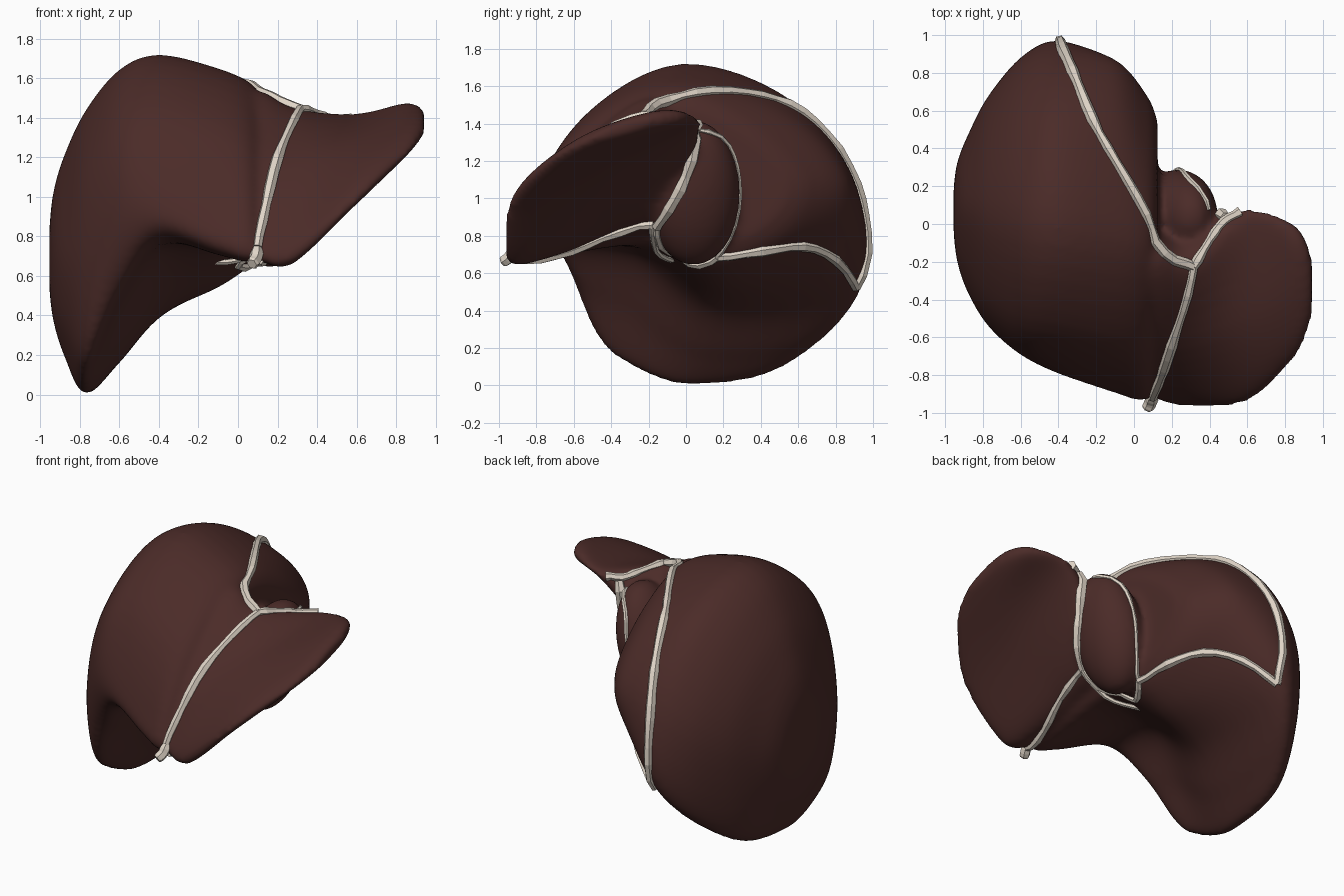
import bpy, bmesh, random
from mathutils import Vector
from mathutils.bvhtree import BVHTree

if "Cube" in bpy.data.objects:
    bpy.data.objects.remove(bpy.data.objects["Cube"])

random.seed(4)


def material(name, rgb):
    m = bpy.data.materials.new(name)
    m.diffuse_color = (*rgb, 1)
    m.use_nodes = True
    m.node_tree.nodes["Principled BSDF"].inputs["Base Color"].default_value = m.diffuse_color
    return m


LIVER = material("liver_brown", (0.070, 0.024, 0.021))
PALE = material("ligament_cream", (0.74, 0.66, 0.57))


def spline(pts, n, closed=False):
    """Catmull-Rom through pts with n steps per span."""
    out, k = [], len(pts)
    for i in range(k if closed else k - 1):
        if closed:
            a, b, c, d = (pts[(i + j) % k] for j in (-1, 0, 1, 2))
        else:
            a, b, c, d = (pts[min(max(i + j, 0), k - 1)] for j in (-1, 0, 1, 2))
        for s in range(n):
            t = s / n
            out.append(0.5 * (2 * b + (c - a) * t + (2 * a - 5 * b + 4 * c - d) * t * t
                              + (3 * b - a - 3 * c + d) * t ** 3))
    if not closed:
        out.append(pts[-1].copy())
    return out


def scaled(section, x, centre, f):
    cy, cz = centre
    return (x, [(cy + (y - cy) * f, cz + (z - cz) * f) for y, z in section])


def loft(name, sections):
    """Skin closed (y, z) sections placed along x."""
    loops = [spline([Vector((x, y, z)) for y, z in s], 6, True) for x, s in sections]
    strips = [spline(list(col), 6) for col in zip(*loops)]
    bm = bmesh.new()
    rings = [[bm.verts.new(p) for p in ring] for ring in zip(*strips)]
    n = len(rings[0])
    for r0, r1 in zip(rings, rings[1:]):
        for i in range(n):
            bm.faces.new((r0[i], r0[(i + 1) % n], r1[(i + 1) % n], r1[i]))
    for ring in (rings[0], rings[-1]):
        mid = bm.verts.new(sum((v.co for v in ring), Vector()) / n)
        for i in range(n):
            bm.faces.new((ring[i], ring[(i + 1) % n], mid))
    bmesh.ops.recalc_face_normals(bm, faces=bm.faces)
    me = bpy.data.meshes.new(name)
    bm.to_mesh(me)
    bm.free()
    ob = bpy.data.objects.new(name, me)
    bpy.context.collection.objects.link(ob)
    return ob


# Right lobe: sections run front margin, over the dome, down the back, under
R = [
    (-0.88, [(-.30, .42), (-.36, .72), (-.22, 1.03), (.08, 1.21), (.35, 1.03), (.47, .70), (.36, .34), (.08, .20), (-.14, .26)]),
    (-0.77, [(-.47, .27), (-.54, .75), (-.40, 1.19), (.03, 1.44), (.46, 1.23), (.68, .77), (.52, .14), (.06, 0), (-.25, .08)]),
    (-0.60, [(-.59, .56), (-.69, .95), (-.50, 1.39), (0, 1.645), (.54, 1.42), (.86, .90), (.77, .28), (.10, .17), (-.30, .42)]),
    (-0.40, [(-.71, .79), (-.78, .98), (-.53, 1.45), (-.02, 1.72), (.57, 1.52), (.92, 1.03), (.89, .50), (.16, .40), (-.28, .70)]),
    (-0.10, [(-.83, .71), (-.86, .90), (-.60, 1.37), (-.08, 1.65), (.52, 1.47), (.86, 1.1), (.74, .77), (.21, .54), (-.25, .74)]),
    (0.07, [(-.86, .67), (-.89, .85), (-.60, 1.30), (-.12, 1.57), (.34, 1.43), (.67, 1.1), (.56, .83), (.20, .66), (-.25, .76)]),
]
R = [scaled(R[0][1], -0.955, (.08, .68), .3), scaled(R[0][1], -0.935, (.08, .69), .64)] + R + \
    [scaled(R[-1][1], 0.125, (0, 1.1), .80)]
right_lobe = loft("right_lobe", R)

# Left lobe: a slab thinning toward its tip
L = [
    (0.00, [(-.84, .72), (-.84, .90), (-.55, 1.28), (-.15, 1.50), (0, .92), (-.40, .77)]),
    (0.12, [(-.88, .67), (-.89, .80), (-.60, 1.25), (-.14, 1.53), (0, .92), (-.40, .78)]),
    (0.28, [(-.92, .66), (-.91, .84), (-.60, 1.22), (-.18, 1.45), (0, 1.0), (-.45, .82)]),
    (0.60, [(-.92, .96), (-.84, 1.11), (-.50, 1.31), (0, 1.42), (.04, 1.34), (-.45, 1.09)]),
    (0.86, [(-.69, 1.21), (-.60, 1.31), (-.35, 1.42), (-.07, 1.48), (-.03, 1.40), (-.35, 1.28)]),
]
L.append(scaled(L[-1][1], 0.945, (-.33, 1.40), .45))
left_lobe = loft("left_lobe", L)

# Caudate lobe between the vena cava groove and the fissure
bpy.ops.mesh.primitive_uv_sphere_add(segments=32, ring_count=16, location=(.235, .04, 1.03),
                                     rotation=(0, .25, 0))
caudate = bpy.context.object
caudate.scale = (.19, .25, .40)

# Merge the lobes into one smooth organ
bpy.ops.object.select_all(action='DESELECT')
for ob in (right_lobe, left_lobe, caudate):
    ob.select_set(True)
bpy.context.view_layer.objects.active = right_lobe
bpy.ops.object.join()
liver = bpy.context.object
liver.name = "liver"
liver.data.materials.clear()
liver.data.materials.append(LIVER)
rm = liver.modifiers.new("merge", 'REMESH')
rm.mode = 'VOXEL'
rm.voxel_size = 0.02
rm.use_smooth_shade = True
sm = liver.modifiers.new("soften", 'SMOOTH')
sm.factor = 0.5
sm.iterations = 14
bpy.context.view_layer.update()
surface = BVHTree.FromObject(liver, bpy.context.evaluated_depsgraph_get())


def ligament(name, pts, r, free=False):
    """Uneven faceted cord, laid on the organ unless free."""
    path = spline([Vector(p) for p in pts], 3)
    if not free:
        hits = [surface.find_nearest(p) for p in path]
        path = [h[0] + h[1] * 0.004 for h in hits]
    cu = bpy.data.curves.new(name, 'CURVE')
    cu.dimensions = '3D'
    cu.bevel_depth = r
    cu.bevel_resolution = 1
    cu.use_fill_caps = True
    sp = cu.splines.new('POLY')
    sp.points.add(len(path) - 1)
    for q, p in zip(sp.points, path):
        q.co = (*p, 1)
        q.radius = random.uniform(0.8, 1.2)
    sp.use_smooth = False
    cu.materials.append(PALE)
    ob = bpy.data.objects.new(name, cu)
    bpy.context.collection.objects.link(ob)


# Front and top attachments
ligament("falciform_ligament", [(.32, -.23, 1.46), (.26, -.45, 1.34), (.20, -.65, 1.2),
                                (.14, -.85, .98), (.10, -.93, .75)], .027)
ligament("falciform_tip", [(.10, -.90, .76), (.09, -.94, .69), (.07, -.98, .66)], .03, True)
ligament("upper_coronary_ligament", [(.32, -.23, 1.46), (.18, -.14, 1.53), (.06, .05, 1.56), (-.10, .32, 1.55),
                                     (-.22, .55, 1.5), (-.30, .76, 1.35), (-.37, .92, 1.08), (-.39, .96, .82),
                                     (-.40, .91, .52)], .028)
ligament("left_triangular_ligament", [(.32, -.23, 1.46), (.40, -.08, 1.43), (.47, .02, 1.40),
                                      (.57, .04, 1.38)], .026)
# Back and underside attachments
ligament("lower_coronary_ligament", [(-.40, .91, .52), (-.25, .78, .70), (-.08, .60, .78),
                                     (.05, .40, .73), (.12, .18, .66)], .027)
ligament("vena_cava_edge", [(.12, .18, .66), (.20, .27, .85), (.25, .30, 1.1), (.30, .23, 1.28),
                            (.42, .08, 1.38)], .013)
ligament("lesser_omentum_edge", [(.48, .04, 1.38), (.42, .0, 1.12), (.36, -.08, .95),
                                 (.28, -.15, .85)], .03)
ligament("porta_front_edge", [(.28, -.15, .85), (.12, -.08, .72), (0, .02, .65), (.12, .18, .66)], .022)
ligament("porta_side_edge", [(.28, -.18, .86), (.10, -.16, .72), (-.06, -.08, .67), (-.20, -.06, .70)], .018, True)
ligament("round_ligament", [(.28, -.18, .85), (.22, -.45, .79), (.15, -.7, .73), (.10, -.92, .66)], .024)
